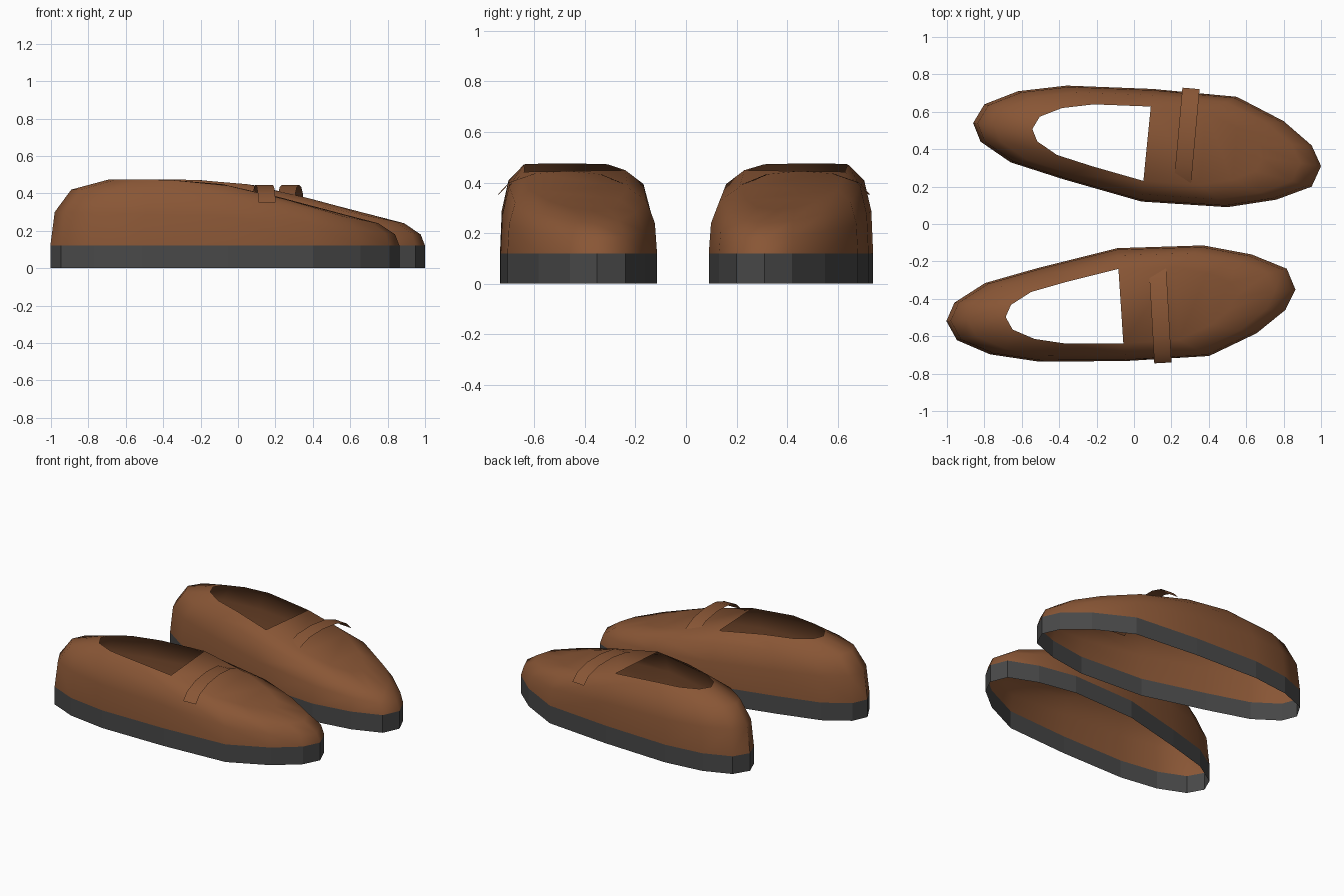
import bpy, bmesh, math
from mathutils import Vector, Matrix

if "Cube" in bpy.data.objects:
    bpy.data.objects.remove(bpy.data.objects["Cube"])

def material(name, rgb):
    m = bpy.data.materials.new(name)
    m.diffuse_color = (*rgb, 1)
    m.use_nodes = True
    m.node_tree.nodes["Principled BSDF"].inputs["Base Color"].default_value = m.diffuse_color
    return m

BROWN = material("brown leather", (0.25, 0.093, 0.036))
GREY = material("dark grey rubber", (0.065, 0.065, 0.065))

# Sole outline seen from above: heel, outer side, toe, inner side
OUTLINE = [(-.86, .54), (-.80, .64), (-.62, .71), (-.36, .74), (.10, .722), (.55, .68),
           (.80, .55), (.95, .42), (1.0, .31), (.95, .20), (.76, .13), (.50, .09),
           (.04, .12), (-.38, .24), (-.66, .33), (-.82, .44)]
CENTRE = Vector((.07, .445))
N = len(OUTLINE)
SOLE_TOP = .12

# Each ring of the upper: scale of the outline, then height along x
RINGS = [(1.0, [(-1, .12), (1, .12)]),
         (.975, [(-.86, .30), (.0, .28), (.55, .235), (1.0, .18)]),
         (.88, [(-.86, .42), (.0, .40), (.55, .32), (1.0, .24)]),
         (.66, [(-.86, .475), (-.36, .472), (.07, .447), (.53, .375), (.80, .327), (1.0, .293)])]

def height(curve, x):
    for (x0, z0), (x1, z1) in zip(curve, curve[1:]):
        if x <= x1:
            return z0 + (z1 - z0) * (x - x0) / (x1 - x0)
    return curve[-1][1]

def ring_points(scale, curve):
    out = []
    for p in OUTLINE:
        q = CENTRE + (Vector(p) - CENTRE) * scale
        out.append((q.x, q.y, height(curve, p[0])))
    return out

def build(name, rings, extra, mat, matrix, smooth):
    """Loft closed rings, add extra faces given as vertex indices."""
    bm = bmesh.new()
    v = [bm.verts.new(matrix @ Vector(p)) for r in rings for p in r]
    for k in range(len(rings) - 1):
        for i in range(N):
            j = (i + 1) % N
            bm.faces.new([v[k * N + j], v[k * N + i], v[k * N + N + i], v[k * N + N + j]])
    for f in extra:
        bm.faces.new([v[i] for i in f])
    bmesh.ops.recalc_face_normals(bm, faces=bm.faces)
    finish(name, bm, mat, smooth)

def finish(name, bm, mat, smooth):
    me = bpy.data.meshes.new(name)
    bm.to_mesh(me)
    bm.free()
    me.materials.append(mat)
    ob = bpy.data.objects.new(name, me)
    bpy.context.collection.objects.link(ob)
    if smooth:
        bpy.ops.object.select_all(action='DESELECT')
        ob.select_set(True)
        bpy.context.view_layer.objects.active = ob
        bpy.ops.object.shade_smooth_by_angle(angle=math.radians(50))

def strap(name, matrix):
    profile = [(.725, .352), (.68, .40), (.58, .435), (.45, .445), (.32, .432), (.22, .39), (.155, .345)]
    bm = bmesh.new()
    rows = []
    for y, z in profile:
        x = .28 + (y - .45) * .09
        rows.append([bm.verts.new(matrix @ Vector((x + s * .046, y - s * .004, z))) for s in (-1, 1)])
    for a, b in zip(rows, rows[1:]):
        bm.faces.new([a[0], b[0], b[1], a[1]])
    bm.normal_update()
    if sum(f.normal.z for f in bm.faces) < 0:
        bmesh.ops.reverse_faces(bm, faces=bm.faces)
    finish(name, bm, BROWN, True)

def shoe(side, matrix):
    # Open sole band
    sole = [[(x, y, z) for x, y in OUTLINE] for z in (0, SOLE_TOP)]
    build(side + "_sole", sole, [], GREY, matrix, False)
    # Upper with the vamp spanning the front of the foot opening
    b = 3 * N
    vamp = [(b + i, b + i + 1, b + 15 - i, b + 16 - i) for i in (4, 5, 6)]
    vamp.append((b + 7, b + 8, b + 9))
    build(side + "_upper", [ring_points(*r) for r in RINGS], vamp, BROWN, matrix, True)
    strap(side + "_strap", matrix)

# Second shoe: mirrored, turned slightly and set further back
mid = Vector((.07, -.425, 0))
mirror = (Matrix.Translation((-.07, -.435, 0)) @ Matrix.Rotation(math.radians(-1.9), 4, 'Z')
          @ Matrix.Translation(-mid) @ Matrix.Scale(-1, 4, (0, 1, 0)))
shoe("left", Matrix.Identity(4))
shoe("right", mirror)
